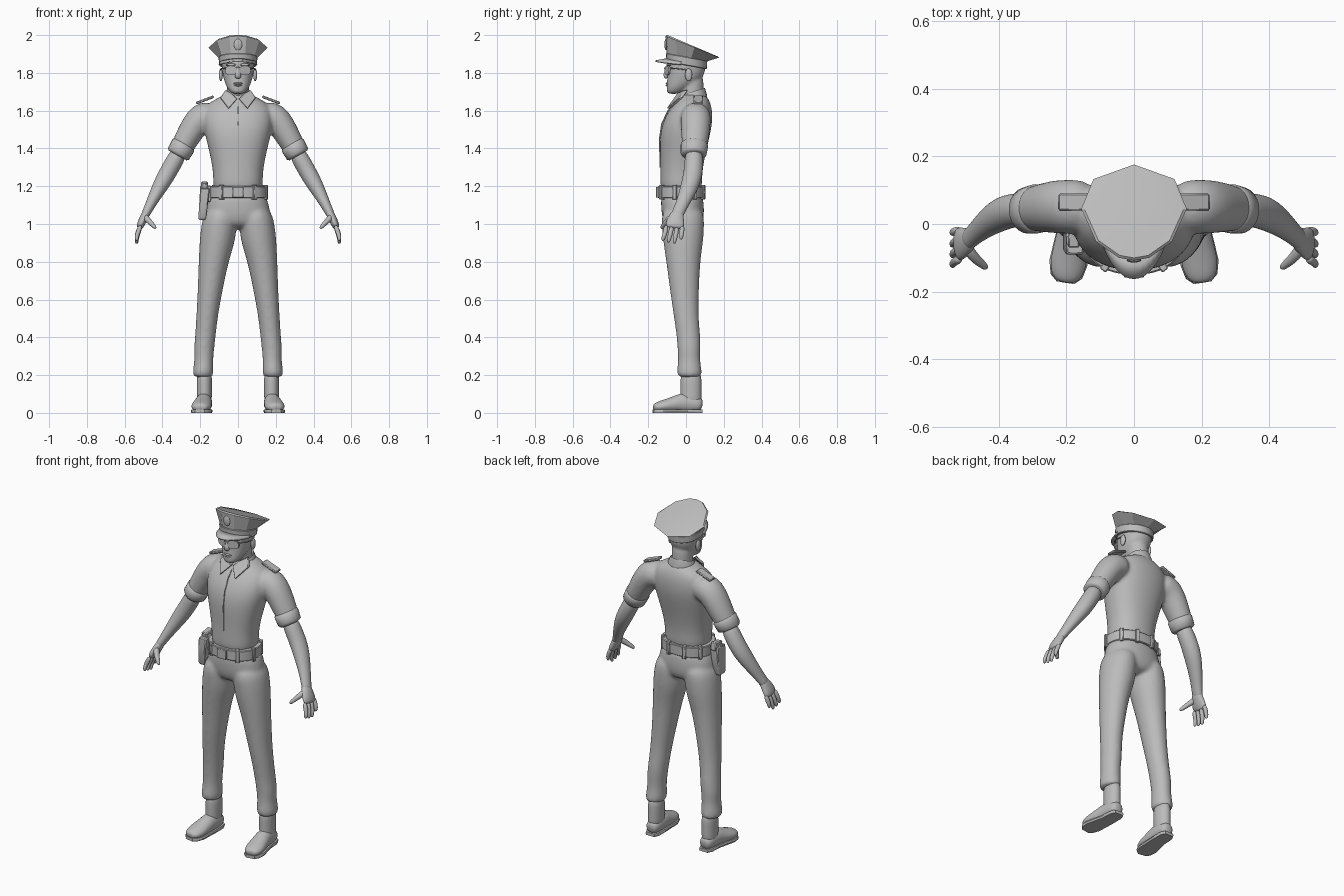
import bpy, bmesh, math
from mathutils import Vector, Matrix

if "Cube" in bpy.data.objects:
    bpy.data.objects.remove(bpy.data.objects["Cube"])

grey = bpy.data.materials.new("plain grey")
grey.use_nodes = True
GREY = (0.5, 0.5, 0.5, 1)
grey.diffuse_color = GREY
grey.node_tree.nodes["Principled BSDF"].inputs["Base Color"].default_value = GREY
X, Y = Vector((1, 0, 0)), Vector((0, 1, 0))


def skin(bm, rings):
    """Bridge equal rings of points into a capped solid."""
    loops = [[bm.verts.new(p) for p in ring] for ring in rings]
    n = len(loops[0])
    for a, b in zip(loops, loops[1:]):
        for i in range(n):
            j = (i + 1) % n
            bm.faces.new((a[i], a[j], b[j], b[i]))
    bm.faces.new(loops[0])
    bm.faces.new(loops[-1])


def oval(c, u, v, ru, rv, n=16, power=1.0):
    def bend(t):
        return math.copysign(abs(t) ** power, t)
    angles = [math.tau * i / n for i in range(n)]
    return [Vector(c) + u * ru * bend(math.cos(a)) + v * rv * bend(math.sin(a)) for a in angles]


def stack(bm, rows, n=16, power=1.0, tilt=0.0):
    """Level ovals; each row is z, centre x, half width, front y, back y."""
    rings = [oval((x, (f + b) / 2, z), X, Y, w, (b - f) / 2, n, power) for z, x, w, f, b in rows]
    for ring in rings:
        for p in ring:
            p.z += tilt * p.y
    skin(bm, rings)


def tube(bm, rows, ref=Y, n=12, floor=None, ceiling=None):
    """Ovals square to a path; each row is x, y, z, radius along ref, other radius."""
    pts = [Vector(r[:3]) for r in rows]
    rings = []
    for i, r in enumerate(rows):
        t = (pts[min(i + 1, len(pts) - 1)] - pts[max(i - 1, 0)]).normalized()
        u = (ref - t * t.dot(ref)).normalized()
        ring = oval(pts[i], u, t.cross(u), r[3], r[4], n)
        for p in ring:
            p.z = p.z if floor is None else max(p.z, floor)
            p.z = p.z if ceiling is None else min(p.z, ceiling)
        rings.append(ring)
    skin(bm, rings)


def box(bm, centre, size, turn=0.0, axis="Y"):
    m = Matrix.Translation(centre) @ Matrix.Rotation(turn, 4, axis) @ Matrix.Diagonal((*size, 1))
    bmesh.ops.create_cube(bm, size=1, matrix=m)


def ball(bm, centre, size):
    m = Matrix.Translation(centre) @ Matrix.Diagonal((*size, 1))
    bmesh.ops.create_uvsphere(bm, u_segments=16, v_segments=10, radius=1, matrix=m)


def finish(name, bm, mirror=False, smooth=0, voxel=0, bevel=0, angle=35):
    bmesh.ops.recalc_face_normals(bm, faces=bm.faces)
    mesh = bpy.data.meshes.new(name)
    bm.to_mesh(mesh)
    bm.free()
    ob = bpy.data.objects.new(name, mesh)
    bpy.context.collection.objects.link(ob)
    mesh.materials.append(grey)
    bpy.ops.object.select_all(action="DESELECT")
    ob.select_set(True)
    bpy.context.view_layer.objects.active = ob
    bpy.ops.object.shade_smooth_by_angle(angle=math.radians(180 if smooth else angle))
    if mirror:
        ob.modifiers.new("mirror", "MIRROR").use_mirror_merge = False
    if smooth:
        ob.modifiers.new("round", "SUBSURF").levels = smooth
        ob.modifiers["round"].render_levels = smooth
    if voxel:
        m = ob.modifiers.new("blend", "REMESH")
        m.mode, m.voxel_size, m.use_smooth_shade = "VOXEL", voxel, True
        s = ob.modifiers.new("soften", "SMOOTH")
        s.factor, s.iterations = 0.5, 8
    if bevel:
        ob.modifiers.new("bevel", "BEVEL").width = bevel
    return ob


# Shirt: torso and both sleeves blended into one skin
bm = bmesh.new()
stack(bm, [(1.14, 0, .14, -.14, .09), (1.25, 0, .13, -.138, .085), (1.35, 0, .147, -.138, .1),
           (1.45, 0, .172, -.142, .125), (1.53, 0, .19, -.13, .142), (1.6, 0, .185, -.095, .142),
           (1.645, 0, .155, -.055, .13), (1.67, 0, .1, -.04, .115), (1.69, 0, .07, -.03, .1)], power=.88)
for s in (1, -1):
    tube(bm, [(s * x, y, z, a, b) for x, y, z, a, b in (
        (.11, .05, 1.58, .08, .08), (.2, .052, 1.57, .085, .085), (.25, .05, 1.49, .08, .072),
        (.3, .045, 1.4, .068, .062), (.316, .04, 1.37, .062, .058))])
finish("shirt", bm, smooth=2, voxel=.009)

# Front seam of the shirt
bm = bmesh.new()
tube(bm, [(0, y, z, .003, .004) for y, z in ((-.136, 1.3), (-.14, 1.45), (-.128, 1.53), (-.095, 1.6), (-.06, 1.64))], X, 6)
finish("shirt_placket", bm)

# Rolled sleeve cuffs
bm = bmesh.new()
tube(bm, [(.283, .045, 1.427, .062, .056), (.289, .045, 1.417, .073, .066), (.315, .04, 1.372, .069, .064),
          (.32, .04, 1.363, .058, .054)], n=24)
finish("sleeve_cuffs", bm, mirror=True, angle=60)

# Shirt collar: stand and two pointed leaves
bm = bmesh.new()
stack(bm, [(1.635, 0, .084, -.045, .112), (1.648, 0, .084, -.045, .112), (1.69, 0, .066, -.03, .1),
           (1.675, 0, .058, -.022, .094)], 24, tilt=.3)
finish("collar", bm)
bm = bmesh.new()
leaf = [(.004, -.052, 1.662), (.05, -.096, 1.61), (.094, -.03, 1.668), (.066, .0, 1.71), (.035, -.036, 1.69)]
skin(bm, [[Vector(p) + Y * d for p in leaf] for d in (-.008, .012)])
finish("collar_leaves", bm, mirror=True, bevel=.003)

# Shoulder straps
bm = bmesh.new()
box(bm, (.175, .065, 1.657), (.1, .05, .014), .36)
finish("shoulder_straps", bm, mirror=True, bevel=.004)

# Trousers: hips and legs blended
bm = bmesh.new()
stack(bm, [(1.19, 0, .14, -.135, .085), (1.1, 0, .168, -.135, .098), (1.03, 0, .18, -.13, .098),
           (.97, 0, .15, -.1, .075)], power=.9)
for s in (1, -1):
    stack(bm, [(z, s * x, w, f, b) for z, x, w, f, b in (
        (1.1, .085, .085, -.13, .095), (1.0, .1, .097, -.132, .1), (.9, .11, .096, -.122, .093),
        (.8, .13, .08, -.106, .076), (.6, .153, .063, -.08, .068), (.5, .165, .058, -.064, .068),
        (.4, .173, .055, -.05, .078), (.34, .18, .055, -.046, .078), (.28, .181, .05, -.042, .075),
        (.225, .184, .056, -.05, .085), (.2, .185, .054, -.046, .083), (.188, .184, .045, -.036, .075))])
finish("trousers", bm, smooth=2, voxel=.009)

# Belt with buckle and keepers
bm = bmesh.new()
stack(bm, [(z, 0, .152, -.15, .096) for z in (1.137, 1.2)], 40, .88)
finish("belt", bm, bevel=.004)
bm = bmesh.new()
box(bm, (0, -.152, 1.168), (.06, .014, .058))
for a in (35, 75, 125, 160, 200, 235, 325):
    a = math.radians(a)
    box(bm, (.15 * math.sin(a), -.027 - .123 * math.cos(a), 1.168), (.022, .024, .078), a, "Z")
finish("belt_fittings", bm, bevel=.003)

# Holster and sidearm on the right hip
bm = bmesh.new()
skin(bm, [[Vector((-x + dx * w, -.05 + dy * d, z)) for dx, dy in ((-1, -1), (1, -1), (1, 1), (-1, 1))]
          for z, x, w, d in ((1.02, .19, .014, .022), (1.03, .19, .02, .03), (1.13, .18, .024, .04), (1.19, .175, .026, .04))])
box(bm, (-.178, -.035, 1.195), (.036, .065, .05), .15, "X")
box(bm, (-.17, -.05, 1.16), (.06, .03, .085))
finish("holster", bm, bevel=.005)

# Forearms
bm = bmesh.new()
tube(bm, [(.3, .042, 1.4, .05, .048), (.355, .042, 1.3, .052, .048), (.395, .03, 1.23, .053, .047),
          (.44, 0, 1.15, .042, .035), (.48, -.037, 1.07, .032, .024), (.495, -.05, 1.04, .036, .024)])
finish("forearms", bm, mirror=True, smooth=2)

# Hands: palm, four fingers and thumb
bm = bmesh.new()
tube(bm, [(.477, -.036, 1.075, .028, .02), (.494, -.05, 1.04, .04, .024), (.512, -.058, 1.005, .052, .022),
          (.524, -.062, .975, .05, .017)])
for y, tip, low in ((-.103, -.122, .91), (-.074, -.093, .9), (-.046, -.062, .895), (-.019, -.026, .917)):
    mid = (.98 + low) / 2
    tube(bm, [(.514, y, .995, .015, .015), (.534, (y + tip) / 2, mid, .013, .013),
              (.537, tip, low + .012, .011, .011), (.535, tip, low, .006, .006)], n=8)
tube(bm, [(.5, -.06, 1.045, .018, .02), (.478, -.095, 1.022, .018, .017), (.452, -.117, .995, .014, .013),
          (.434, -.132, .976, .01, .009)], n=8)
finish("hands", bm, mirror=True, smooth=2)

# Boots: shaft, foot and flat sole
bm = bmesh.new()
stack(bm, [(z, .178, .041, -.03, .083) for z in (.23, .15, .1)] + [(.03, .18, .04, -.03, .083)])
foot = [(.178, .088, .04, .028, .03), (.178, .06, .045, .042, .045), (.18, -.01, .055, .045, .058),
        (.187, -.06, .045, .05, .044), (.194, -.115, .036, .056, .034), (.2, -.155, .03, .046, .027),
        (.203, -.174, .027, .025, .016)]
tube(bm, foot, X, 16, floor=.01)
finish("boots", bm, mirror=True, smooth=2)
bm = bmesh.new()
tube(bm, [(x, y, .01, a + .001, .03) for x, y, z, a, b in foot], X, 16, floor=0, ceiling=.018)
finish("boot_soles", bm, mirror=True)

# Neck and head
bm = bmesh.new()
stack(bm, [(1.6, 0, .06, -.03, .1), (1.68, 0, .058, -.026, .094), (1.74, 0, .06, -.03, .095), (1.8, 0, .06, -.03, .09)])
stack(bm, [(1.688, 0, .026, -.094, -.045), (1.7, 0, .045, -.104, -.01), (1.73, 0, .064, -.104, .03),
           (1.76, 0, .075, -.102, .078), (1.79, 0, .083, -.1, .098), (1.825, 0, .086, -.102, .106),
           (1.86, 0, .09, -.1, .106), (1.89, 0, .085, -.09, .1)], power=.92)
finish("head", bm, smooth=2, voxel=.007)
bm = bmesh.new()
tube(bm, [(0, -.09, 1.84, .01, .008), (0, -.102, 1.81, .011, .012), (0, -.11, 1.785, .019, .014), (0, -.1, 1.77, .015, .01)], X)
for z, w in ((1.744, .026), (1.734, .022)):
    ball(bm, (0, -.096, z), (w, .012, .006))
for s in (1, -1):
    ball(bm, (s * .091, .014, 1.79), (.011, .02, .034))
    ball(bm, (s * .036, -.09, 1.843), (.03, .014, .008))
finish("face_features", bm, smooth=1)

# Sunglasses: lenses, bridge and arms
bm = bmesh.new()
for s in (1, -1):
    outline = oval((s * .037, 0, 1.813), X, Vector((0, 0, 1)), .031, .025, 20, .85)
    skin(bm, [[p + Y * (d + abs(p.x) * .35) for p in outline] for d in (-.115, -.107)])
    tube(bm, [(s * .066, -.084, 1.825, .003, .004), (s * .088, -.05, 1.823, .003, .004), (s * .092, .01, 1.815, .003, .004)], Vector((0, 0, 1)), 6)
box(bm, (0, -.112, 1.824), (.024, .008, .007))
finish("sunglasses", bm)

# Cap: band, faceted crown, badge and visor
bm = bmesh.new()
stack(bm, [(1.84, 0, .1, -.103, .11), (1.885, 0, .103, -.106, .113)], 32, tilt=-.18)
finish("cap_band", bm, bevel=.003)
bm = bmesh.new()
half = [(.045, -.1), (.112, -.053), (.156, .045), (.12, .133)]
rim = [(0, -.108)] + half + [(0, .176)] + [(-x, y) for x, y in reversed(half)]
base, edge, top = [], [], []
for x, y in rim:
    a = math.atan2(x, y - .01)
    px, py = .1 * math.sin(a), .004 + .106 * math.cos(a)
    base.append(Vector((px, py, 1.88 - .18 * py)))
    edge.append(Vector((x, y, 1.952 - .4 * y)))
    top.append(Vector((x * .94, .02 + (y - .02) * .94, 1.958 - .4 * y)))
skin(bm, [base, edge, top])
finish("cap_crown", bm, angle=25)
bm = bmesh.new()
ball(bm, (0, -.107, 1.95), (.022, .007, .03))
finish("cap_badge", bm)
bm = bmesh.new()
arcs = []
for i in range(-8, 9):
    a = math.radians(i * 9.5)
    s, c = math.sin(a), math.cos(a)
    arcs.append((bm.verts.new((.1 * s, -.1 * c, 1.878 - .018 * s * s)),
                 bm.verts.new((.106 * s, -.103 * c - .06 * c * c, 1.866 - .022 * s * s))))
for (a, b), (c, d) in zip(arcs, arcs[1:]):
    bm.faces.new((a, b, d, c))
visor = finish("cap_visor", bm)
visor.modifiers.new("thickness", "SOLIDIFY").thickness = .008
